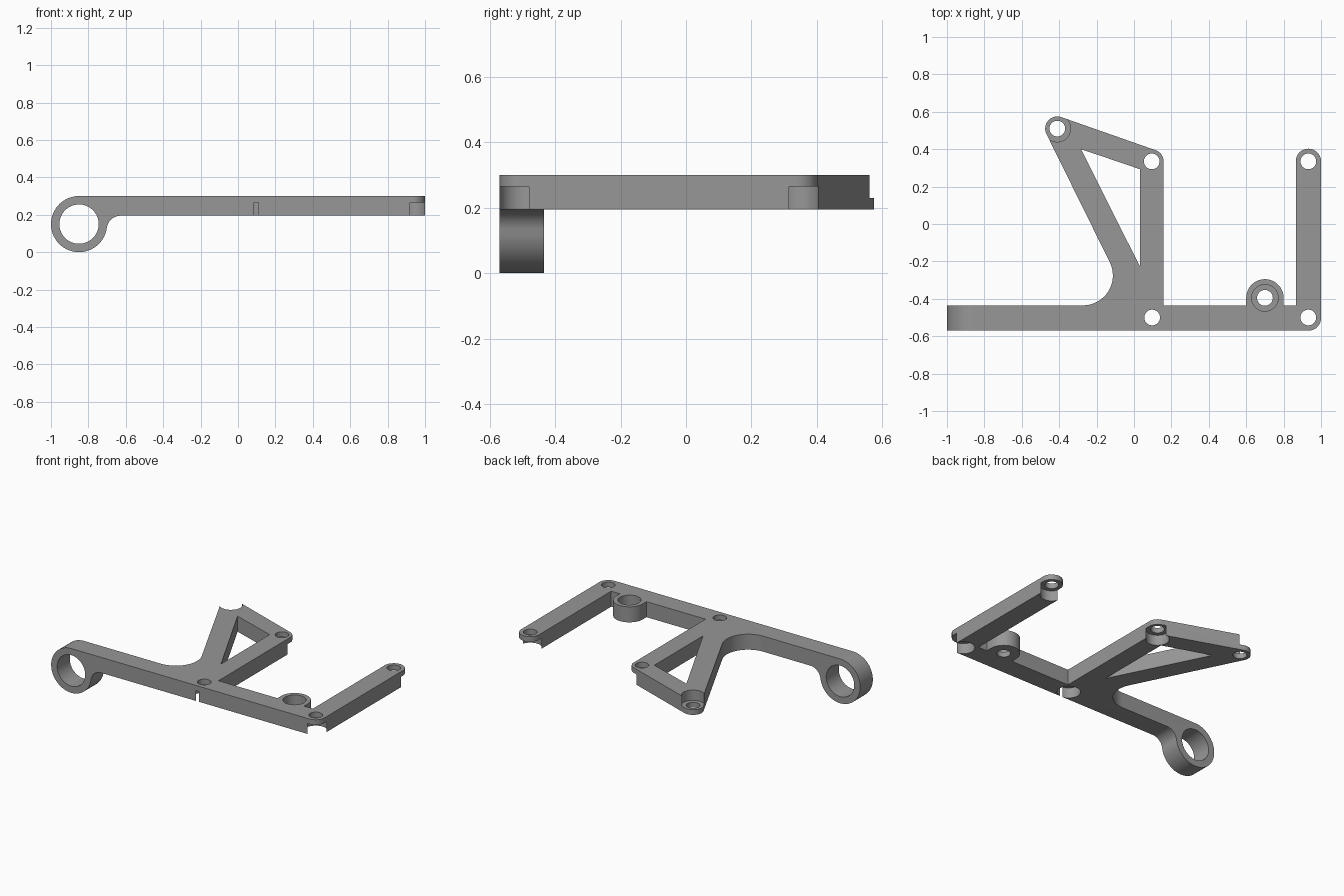
import bpy, bmesh, math

if "Cube" in bpy.data.objects:
    bpy.data.objects.remove(bpy.data.objects["Cube"])

HOLE_R, BORE_R = 0.042, 0.071
Z0, Z1 = 0.195, 0.30


def arc(cx, cy, r, a0, a1):
    n = max(4, int(abs(a1 - a0) / 6))
    return [(cx + r * math.cos(math.radians(a0 + (a1 - a0) * i / n)),
             cy + r * math.sin(math.radians(a0 + (a1 - a0) * i / n))) for i in range(n + 1)]


def circle(cx, cy, r):
    return arc(cx, cy, r, 0, 360)[:-1]


def prism(name, pts, lo, hi, axis="z"):
    """Extrude a 2D outline along z, or an x-z outline along y."""
    place = (lambda p, d: (p[0], p[1], d)) if axis == "z" else (lambda p, d: (p[0], d, p[1]))
    bm = bmesh.new()
    a = [bm.verts.new(place(p, lo)) for p in pts]
    b = [bm.verts.new(place(p, hi)) for p in pts]
    bm.faces.new(a)
    bm.faces.new(b)
    for i in range(len(pts)):
        j = (i + 1) % len(pts)
        bm.faces.new((a[i], a[j], b[j], b[i]))
    bmesh.ops.recalc_face_normals(bm, faces=bm.faces[:])
    me = bpy.data.meshes.new(name)
    bm.to_mesh(me)
    bm.free()
    ob = bpy.data.objects.new(name, me)
    bpy.context.collection.objects.link(ob)
    return ob


def boolean(target, cutter, operation="DIFFERENCE"):
    bpy.context.view_layer.objects.active = target
    mod = target.modifiers.new("cut", "BOOLEAN")
    mod.operation, mod.solver, mod.object = operation, "EXACT", cutter
    bpy.ops.object.modifier_apply(modifier=mod.name)
    bpy.data.objects.remove(cutter, do_unlink=True)


# plan outline: bar, right arm, boss, post, brace, diagonal strut, filleted root
tip, post = (-0.41, 0.51), (0.095, 0.335)
lean = math.degrees(math.atan2(post[0] - tip[0], tip[1] - post[1]))
plan = [(-1.1, -0.57)]
plan += arc(0.9325, -0.5025, 0.0675, -90, 0)
plan += arc(0.9325, 0.335, 0.0675, 0, 180)
plan += [(0.865, -0.435), (0.8, -0.435)]
plan += arc(0.7, -0.395, 0.1, 0, 180)
plan += [(0.6, -0.435), (0.158, -0.435)]
plan += arc(*post, 0.063, 0, lean)
plan += arc(*tip, 0.065, lean, 206.6)
plan += arc(-0.273, -0.275, 0.16, 26.6, -90)
plan += [(-1.1, -0.435)]
bracket = prism("bracket", plan, -0.2, 0.5)

# side profile: flat bar running into a hanging clamp ring
side = [(1.2, Z0), (1.2, Z1)]
side += arc(-0.85, 0.15, 0.15, 90, 352.3)
side += arc(-0.627, 0.12, 0.075, 172.3, 90)
boolean(bracket, prism("side_profile", side, -1, 1, "y"), "INTERSECT")

# ring bore and triangular window
boolean(bracket, prism("ring_bore", circle(-0.85, 0.15, 0.105), -1, 0, "y"))
boolean(bracket, prism("window", [(-0.283, 0.40), (0.032, 0.293), (0.032, -0.228)], 0, 0.5))

# screw holes, with recesses from below or from above
below = [(0.097, -0.5), post, (0.932, -0.5), (0.932, 0.335)]
above = [tip, (0.7, -0.395)]
for x, y in below + above:
    boolean(bracket, prism("hole", circle(x, y, HOLE_R), 0, 0.5))
for x, y in below:
    boolean(bracket, prism("recess", circle(x, y, BORE_R), 0, 0.265))
for x, y in above:
    boolean(bracket, prism("recess", circle(x, y, BORE_R), 0.23, 0.5))

# single grey finish, smooth curves with sharp edges
grey = bpy.data.materials.new("grey")
grey.diffuse_color = (0.31, 0.31, 0.31, 1)
grey.use_nodes = True
grey.node_tree.nodes["Principled BSDF"].inputs["Base Color"].default_value = grey.diffuse_color
bracket.data.materials.clear()
bracket.data.materials.append(grey)
for p in bracket.data.polygons:
    p.material_index = 0
bpy.ops.object.select_all(action="DESELECT")
bracket.select_set(True)
bpy.context.view_layer.objects.active = bracket
bpy.ops.object.shade_smooth_by_angle(angle=math.radians(30))
